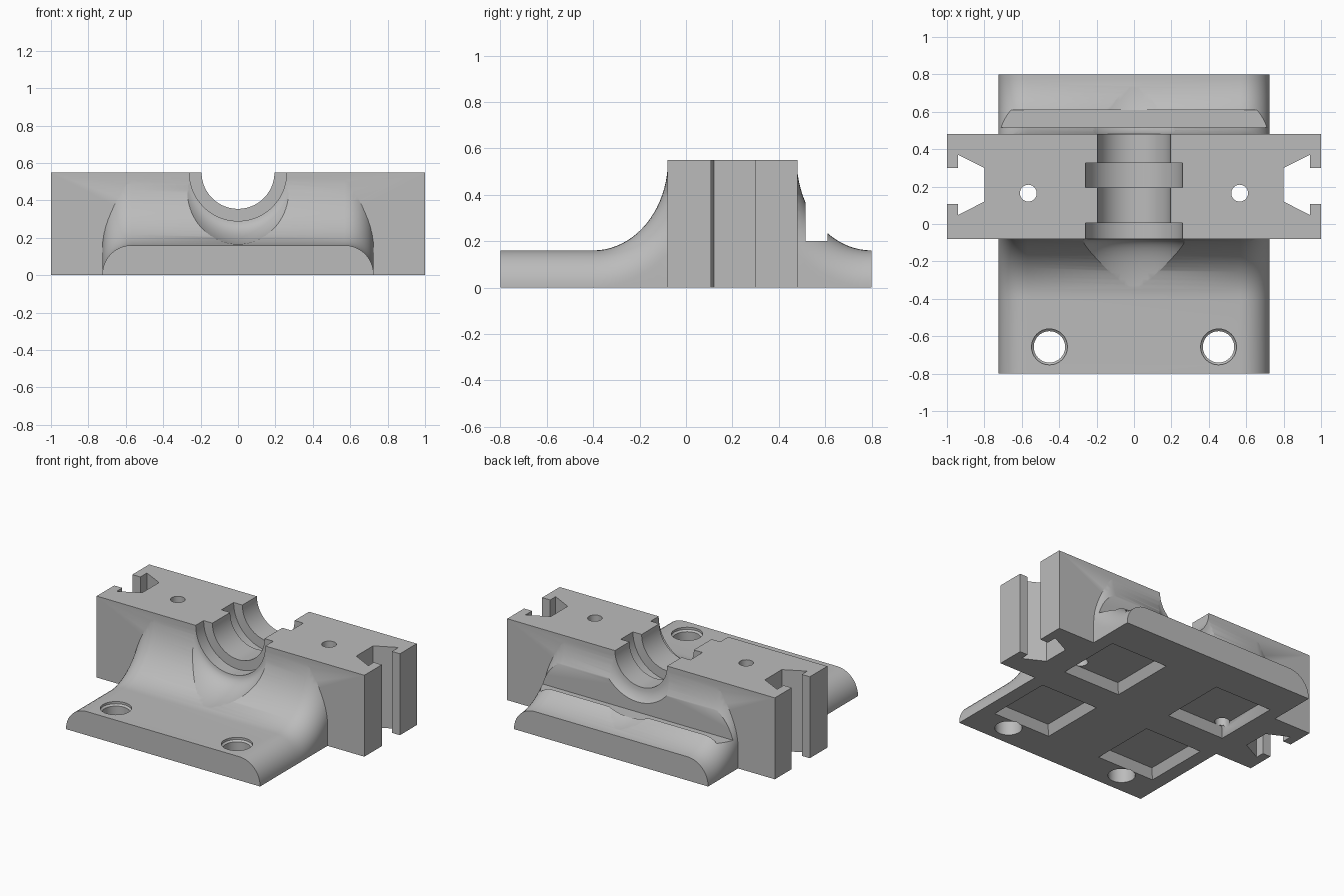
import bpy, bmesh, math

cube = bpy.data.objects.get("Cube")
if cube:
    bpy.data.objects.remove(cube, do_unlink=True)

grey = bpy.data.materials.new("plain_grey")
grey.use_nodes = True
tone = (0.5, 0.5, 0.5, 1)
grey.diffuse_color = tone
grey.node_tree.nodes["Principled BSDF"].inputs["Base Color"].default_value = tone

TOP = 0.55            # height of the clamp block
SLAB = 0.16           # thickness of the base plate
HALF = 0.725          # half width of the base plate
FRONT, BACK = -0.08, 0.48
REACH = 0.32          # length of the swept fillets


def loft(name, rings):
    """Closed solid through rings with equal point counts."""
    bm = bmesh.new()
    rows = [[bm.verts.new(p) for p in ring] for ring in rings]
    for a, b in zip(rows, rows[1:]):
        for i in range(len(a)):
            j = (i + 1) % len(a)
            bm.faces.new((a[i], a[j], b[j], b[i]))
    bm.faces.new(rows[0])
    bm.faces.new(rows[-1])
    bmesh.ops.recalc_face_normals(bm, faces=bm.faces)
    mesh = bpy.data.meshes.new(name)
    bm.to_mesh(mesh)
    bm.free()
    obj = bpy.data.objects.new(name, mesh)
    bpy.context.collection.objects.link(obj)
    mesh.materials.append(grey)
    return obj


def prism(name, outline, z0, z1):
    return loft(name, [[(x, y, z) for x, y in outline] for z in (z0, z1)])


def rect(x0, x1, y0, y1):
    return [(x0, y0), (x1, y0), (x1, y1), (x0, y1)]


def circle(r, n):
    return [(r * math.cos(k * math.tau / n), r * math.sin(k * math.tau / n)) for k in range(n)]


def lathe_z(name, x, y, profile, n=32):
    return loft(name, [[(x + u, y + v, z) for u, v in circle(r, n)] for r, z in profile])


def lathe_y(name, profile, n=96):
    return loft(name, [[(u, y, TOP + v) for u, v in circle(r, n)] for r, y in profile])


def combine(target, other, mode):
    mod = target.modifiers.new(other.name, "BOOLEAN")
    mod.operation = mode
    mod.solver = "EXACT"
    mod.object = other
    other.hide_render = True
    bpy.context.view_layer.objects.active = target
    bpy.ops.object.modifier_apply(modifier=mod.name)
    bpy.data.objects.remove(other, do_unlink=True)


def plate(name, tip, wall, side):
    """Rounded base plate whose top sweeps up into the block wall."""
    rise = TOP - SLAB - 0.002
    run = REACH + 0.002
    start = wall + side * REACH
    path = []
    if abs(tip - start) > 0.01:
        path.append((tip, SLAB, 0, -1))
    steps = 20
    for k in range(steps + 1):
        t = math.pi / 2 * k / steps
        nu, nz = math.sin(t) / run, -math.cos(t) / rise
        size = math.hypot(nu, nz)
        path.append((start - side * run * math.sin(t), SLAB + rise * (1 - math.cos(t)),
                     -side * nu / size, nz / size))
    radius, n = SLAB - 0.005, 10
    rings = []
    for y, z, ny, nz in path:
        arc = []
        for k in range(n + 1):
            a = math.pi / 2 * k / n
            depth = radius * (1 - math.sin(a))
            arc.append((HALF - radius * (1 - math.cos(a)), y + ny * depth, z + nz * depth))
        right = [(HALF, arc[0][1], 0)] + arc
        rings.append(right + [(-x, v, w) for x, v, w in reversed(right)])
    return loft(name, rings)


def flare(wall, side, r):
    """Groove radius widening until it runs out on the plate."""
    end = TOP - SLAB - 0.004
    out = []
    for k in range(15):
        t = math.pi / 2 * (1 - k / 14)
        out.append((r + (end - r) * (1 - math.sin(t)) ** 0 * math.cos(t),
                    wall + side * REACH * (1 - math.sin(t))))
    return out


# Clamp block with swept plates in front and behind
body = prism("clamp_mount_body", rect(-1, 1, FRONT, BACK), 0, TOP)
combine(body, plate("front_plate", -0.8, FRONT, -1), "UNION")
combine(body, plate("back_plate", 0.8, BACK, 1), "UNION")

# Stepped half-round groove across the top
small, wide = 0.195, 0.26
groove = list(reversed(flare(FRONT, -1, wide)))
groove += [(wide, 0.005), (small, 0.005), (small, 0.195), (wide, 0.195),
           (wide, 0.325), (small, 0.325)]
groove += flare(BACK, 1, small)
combine(body, lathe_y("groove_cutter", groove), "DIFFERENCE")

# Ledge notch in the back plate
combine(body, prism("ledge_cutter", rect(-0.8, 0.8, 0.515, 0.61), 0.2, 0.7), "DIFFERENCE")

# Mirrored features: dovetail slots, holes and underside pockets
dovetail = [(0.8, 0.3), (0.94, 0.37), (0.94, 0.3), (1.1, 0.3),
            (1.1, 0.107), (0.94, 0.107), (0.94, 0.048), (0.8, 0.12)]
for s in (-1, 1):
    combine(body, prism("dovetail_cutter", [(s * x, y) for x, y in dovetail], -0.1, 0.7), "DIFFERENCE")
    for y0, y1 in ((-0.575, -0.12), (0.09, 0.545)):
        layers = []
        for z, inset in ((-0.03, -0.015), (0.06, 0.03)):
            outline = rect(0.2 + inset, 0.63 - inset, y0 + inset, y1 - inset)
            layers.append([(s * x, y, z) for x, y in outline])
        combine(body, loft("pocket_cutter", layers), "DIFFERENCE")
    combine(body, lathe_z("pin_hole_cutter", s * 0.565, 0.165, [(0.045, -0.1), (0.045, 0.7)]), "DIFFERENCE")
    bolt = [(0.084, -0.1), (0.084, 0.135), (0.096, 0.145), (0.096, 0.3)]
    combine(body, lathe_z("bolt_hole_cutter", s * 0.452, -0.657, bolt), "DIFFERENCE")

# Smooth curved surfaces, keep edges crisp
bpy.ops.object.select_all(action="DESELECT")
body.select_set(True)
bpy.context.view_layer.objects.active = body
bpy.ops.object.shade_smooth_by_angle(angle=math.radians(28))
